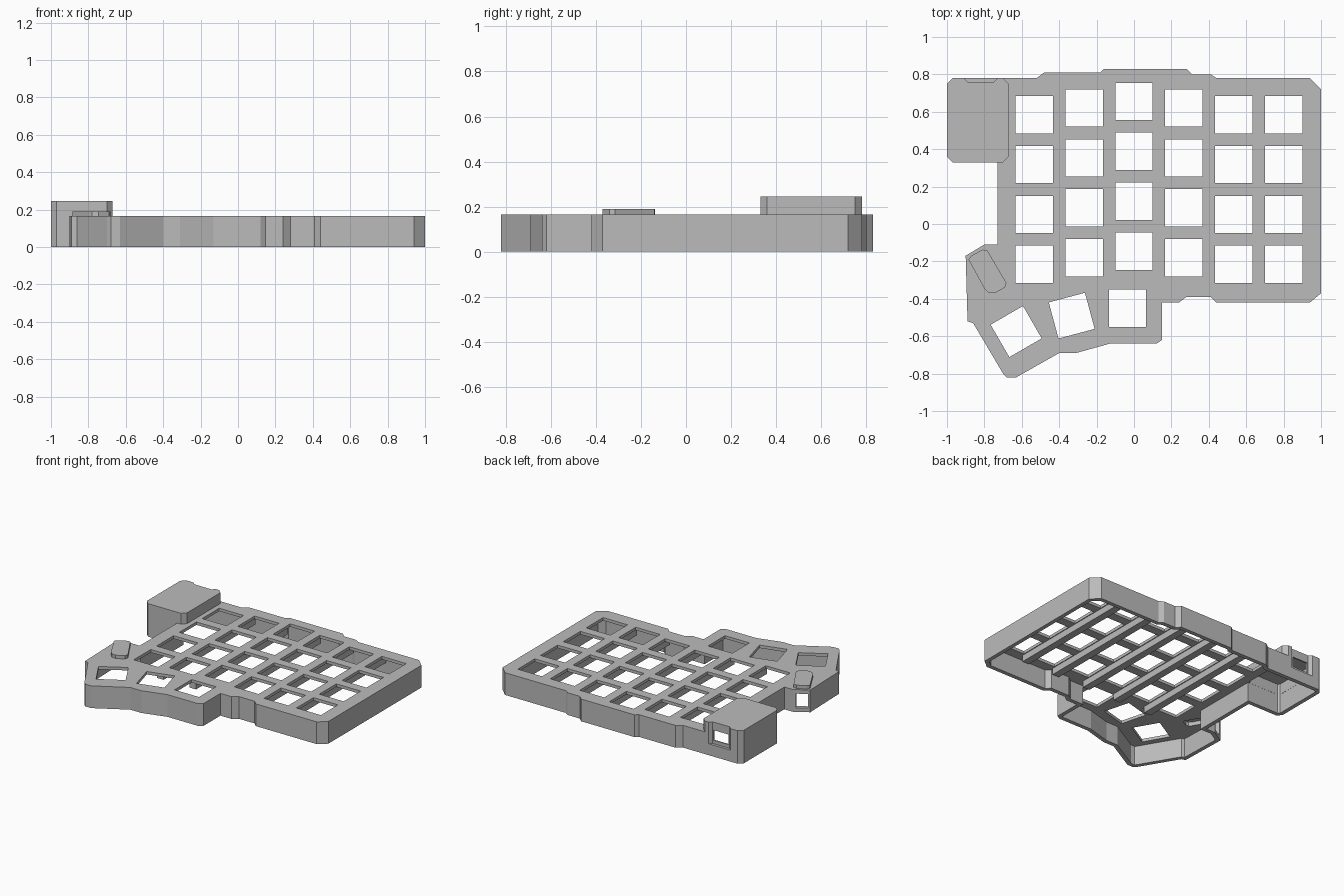
import bpy
import bmesh
import math
from mathutils import Vector

cube = bpy.data.objects.get("Cube")
if cube:
    bpy.data.objects.remove(cube, do_unlink=True)

GREY = (0.5, 0.5, 0.5, 1)
mat = bpy.data.materials.new("plain grey")
mat.use_nodes = True
mat.diffuse_color = GREY
mat.node_tree.nodes["Principled BSDF"].inputs["Base Color"].default_value = GREY

HEIGHT, WALL, PLATE, BOX_TOP = 0.165, 0.03, 0.022, 0.245
PITCH, KEY = 0.267, 0.2


def prisms(name, shapes, z0, z1):
    """One object made of upright prisms, one per clockwise outline."""
    bm = bmesh.new()
    for pts in shapes:
        face = bm.faces.new([bm.verts.new((x, y, z0)) for x, y in pts])
        out = bmesh.ops.extrude_face_region(bm, geom=[face])
        top = [v for v in out["geom"] if isinstance(v, bmesh.types.BMVert)]
        bmesh.ops.translate(bm, verts=top, vec=(0, 0, z1 - z0))
    bmesh.ops.recalc_face_normals(bm, faces=bm.faces)
    mesh = bpy.data.meshes.new(name)
    bm.to_mesh(mesh)
    bm.free()
    mesh.materials.append(mat)
    obj = bpy.data.objects.new(name, mesh)
    bpy.context.collection.objects.link(obj)
    return obj


def inset(pts, d):
    """Mitred inward offset of a clockwise outline."""
    result = []
    for i, p in enumerate(pts):
        p = Vector(p)
        a = (p - Vector(pts[i - 1])).normalized()
        b = (Vector(pts[(i + 1) % len(pts)]) - p).normalized()
        na, nb = Vector((a.y, -a.x)), Vector((b.y, -b.x))
        result.append(tuple(p + (na + nb) * d / (1 + na.dot(nb))))
    return result


def rect(cx, cy, w, h, angle=0):
    c, s = math.cos(math.radians(angle)), math.sin(math.radians(angle))
    corners = [(-w, -h), (-w, h), (w, h), (w, -h)]
    return [(cx + (x * c - y * s) / 2, cy + (x * s + y * c) / 2) for x, y in corners]


def boolean(obj, other, operation):
    other.hide_render = True
    mod = obj.modifiers.new("cut", "BOOLEAN")
    mod.operation, mod.solver, mod.object = operation, "EXACT", other
    bpy.context.view_layer.update()
    graph = bpy.context.evaluated_depsgraph_get()
    mesh = bpy.data.meshes.new_from_object(obj.evaluated_get(graph))
    obj.modifiers.clear()
    obj.data = mesh
    bpy.data.objects.remove(other, do_unlink=True)


# Case outline, clockwise from the back corner of the controller box
outline = [
    (-0.97, 0.78), (-0.52, 0.78), (-0.48, 0.81), (-0.18, 0.81), (-0.16, 0.83),
    (0.28, 0.83), (0.31, 0.8), (0.41, 0.8), (0.44, 0.78), (0.94, 0.78),
    (1, 0.72), (1, -0.37), (0.94, -0.42), (0.44, -0.42), (0.41, -0.39),
    (0.28, -0.39), (0.24, -0.42), (0.15, -0.42), (0.15, -0.62), (0.12, -0.64),
    (-0.13, -0.64), (-0.31, -0.69), (-0.4, -0.69), (-0.63, -0.82), (-0.68, -0.82),
    (-0.7, -0.8), (-0.86, -0.53), (-0.89, -0.52), (-0.9, -0.17), (-0.8, -0.11),
    (-0.73, -0.11), (-0.73, 0.33), (-0.97, 0.33), (-1, 0.36), (-1, 0.75)]
box = [(-1, 0.36), (-1, 0.75), (-0.97, 0.78), (-0.7, 0.78), (-0.67, 0.75),
       (-0.67, 0.36), (-0.7, 0.33), (-0.97, 0.33)]

# Hollow case, open underneath, with the raised controller box
case = prisms("case", [outline], 0, HEIGHT)
boolean(case, prisms("box_block", [box], 0.1, BOX_TOP), "UNION")
boolean(case, prisms("case_cavity", [inset(outline, WALL)], -0.1, HEIGHT - PLATE), "DIFFERENCE")
boolean(case, prisms("box_cavity", [inset(box, WALL + 0.001)], 0.05, BOX_TOP - PLATE), "DIFFERENCE")

# Raised cover over the cable socket
cover = [(-0.885, -0.19), (-0.87, -0.17), (-0.81, -0.137), (-0.785, -0.14), (-0.682, -0.315),
         (-0.69, -0.34), (-0.745, -0.37), (-0.78, -0.365), (-0.8, -0.345)]
boolean(case, prisms("cover_block", [cover], HEIGHT - 0.01, 0.19), "UNION")
boolean(case, prisms("cover_cavity", [inset(cover, 0.02)], 0.1, 0.172), "DIFFERENCE")

# Key openings: six staggered columns and three fanned thumb keys
stagger = [0, 0.035, 0.07, 0.035, 0, 0]
keys = [rect((i - 2) * PITCH, 0.585 + s - j * PITCH, KEY, KEY)
        for i, s in enumerate(stagger) for j in range(4)]
keys += [rect(-0.035, -0.45, KEY, KEY), rect(-0.333, -0.49, KEY, KEY, 15),
         rect(-0.63, -0.575, KEY, KEY, 30)]
boolean(case, prisms("key_cutter", keys, 0.1, 0.2), "DIFFERENCE")

# Plug recess with a through hole at the back of the box
recess = [(-0.92, 0.8), (-0.73, 0.8), (-0.73, 0.78), (-0.75, 0.76), (-0.89, 0.76), (-0.91, 0.78)]
boolean(case, prisms("plug_recess", [recess], 0.085, 0.3), "DIFFERENCE")
boolean(case, prisms("plug_hole", [rect(-0.82, 0.76, 0.125, 0.08)], 0.11, 0.185), "DIFFERENCE")

# Socket hole in the slanted side wall
boolean(case, prisms("socket_hole", [rect(-0.85, -0.145, 0.08, 0.12, 31)], 0.03, 0.135), "DIFFERENCE")

# Stiffening ribs between the columns
prisms("column_ribs", [rect((i - 1.5) * PITCH, 0.2, 0.055, 1.08) for i in range(5)],
       0.095, HEIGHT - PLATE + 0.005)
